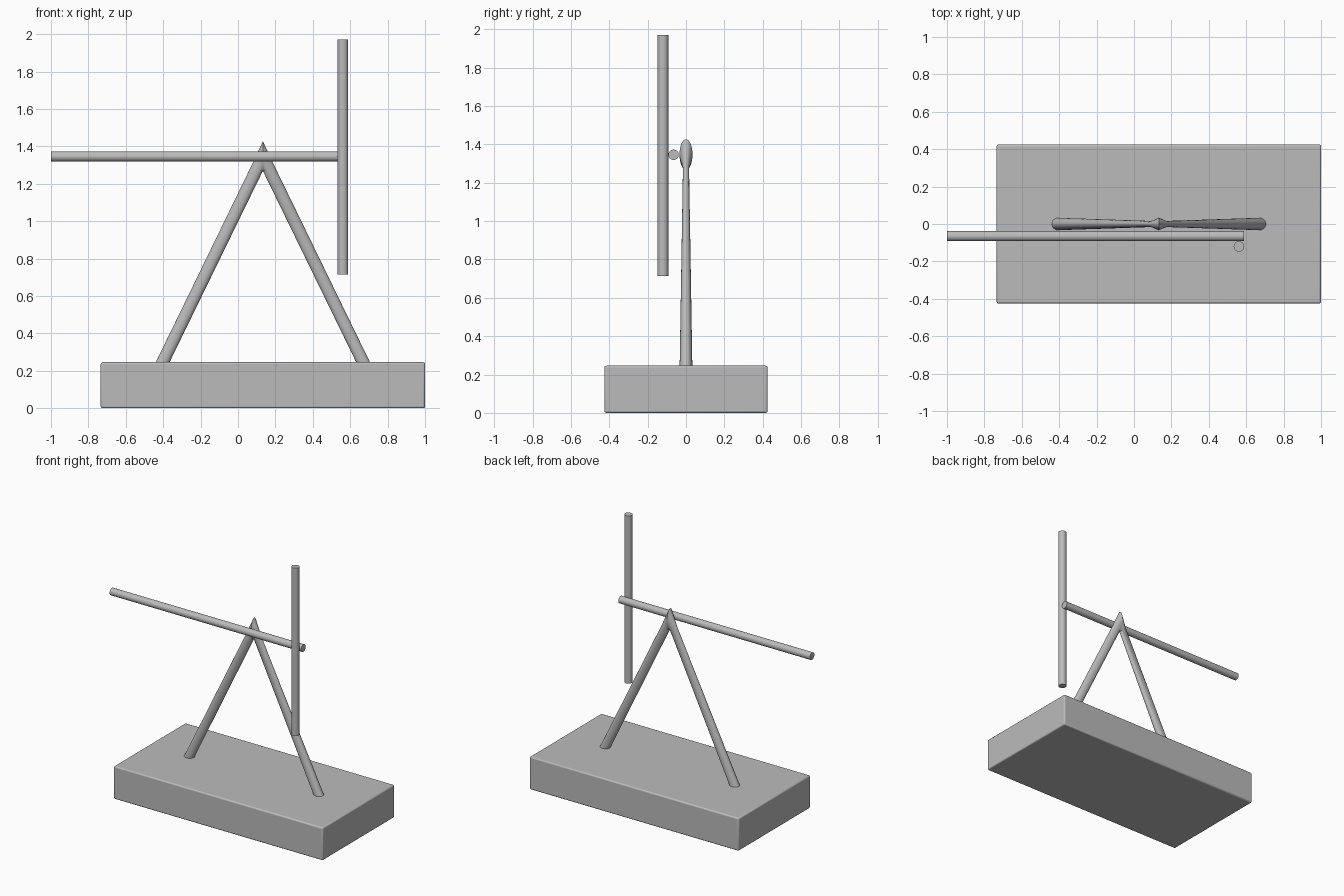
import bpy, bmesh, math

if "Cube" in bpy.data.objects:
    bpy.data.objects.remove(bpy.data.objects["Cube"])

CX = 0.133  # symmetry plane of base and stand

grey = bpy.data.materials.new("plain grey")
grey.diffuse_color = (0.5, 0.5, 0.5, 1)
grey.use_nodes = True
grey.node_tree.nodes["Principled BSDF"].inputs["Base Color"].default_value = grey.diffuse_color


def finish(ob, angle=35):
    ob.data.materials.append(grey)
    bpy.ops.object.select_all(action='DESELECT')
    ob.select_set(True)
    bpy.context.view_layer.objects.active = ob
    bpy.ops.object.shade_smooth_by_angle(angle=math.radians(angle))


def rod(name, radius, length, loc, rot=(0, 0, 0)):
    bpy.ops.mesh.primitive_cylinder_add(vertices=32, radius=radius, depth=length,
                                        location=loc, rotation=rot)
    ob = bpy.context.object
    ob.name = name
    finish(ob)


# base slab with softened edges
bpy.ops.mesh.primitive_cube_add(size=1, location=(CX, 0, 0.123))
base = bpy.context.object
base.name = "base"
base.scale = (1.734, 0.85, 0.246)
bpy.ops.object.transform_apply(location=False, rotation=False, scale=True)
bevel = base.modifiers.new("soft edges", 'BEVEL')
bevel.width = 0.01
bevel.segments = 3
finish(base)

# bent A-shaped stand: rings given as centre (x, z), in-plane half axis (x, z), y half width
half = [((-0.563, 0.19), (0.030, -0.014), 0.034),
        ((-0.033, 1.278), (0.032, -0.011), 0.016)]
rings = half + [((0, 1.347), (0, -0.08), 0.034)]
rings += [((-c[0], c[1]), (-a[0], a[1]), w) for c, a, w in reversed(half)]
N = 32
bm = bmesh.new()
loops = []
for (cx, cz), (ax, az), w in rings:
    loops.append([bm.verts.new((CX + cx + ax * math.cos(t), w * math.sin(t),
                                cz + az * math.cos(t)))
                  for t in (2 * math.pi * i / N for i in range(N))])
for a, b in zip(loops, loops[1:]):
    for i in range(N):
        j = (i + 1) % N
        bm.faces.new((a[i], a[j], b[j], b[i]))
bm.faces.new(loops[0])
bm.faces.new(loops[-1])
bmesh.ops.recalc_face_normals(bm, faces=bm.faces)
mesh = bpy.data.meshes.new("stand")
bm.to_mesh(mesh)
bm.free()
stand = bpy.data.objects.new("stand", mesh)
bpy.context.collection.objects.link(stand)
finish(stand)

# crossing rods
rod("horizontal_rod", 0.027, 1.588, (-0.206, -0.065, 1.346), (0, math.pi / 2, 0))
rod("vertical_rod", 0.028, 1.257, (0.561, -0.12, 1.343))
